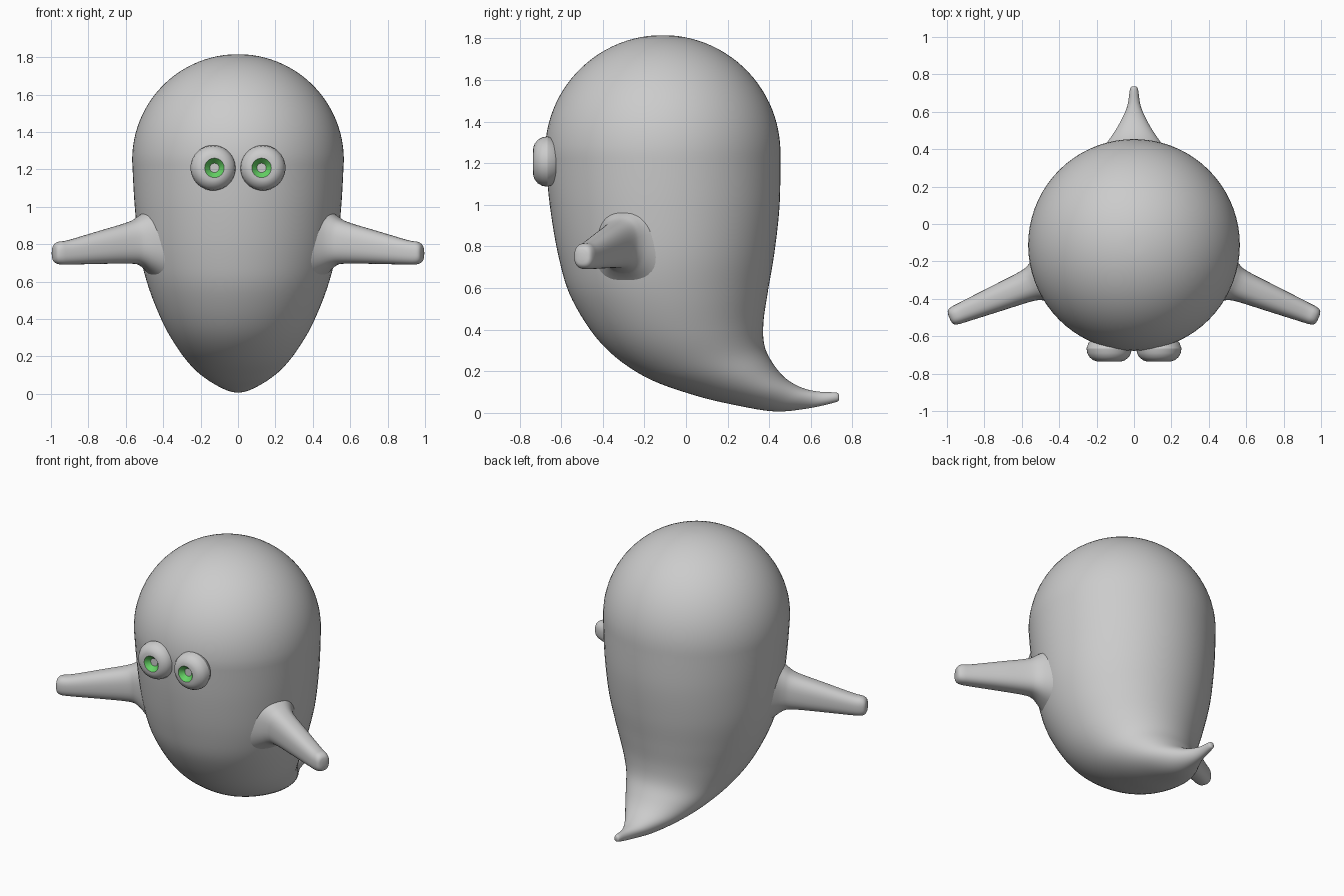
import bpy, bmesh, math
from mathutils import Vector

if "Cube" in bpy.data.objects:
    bpy.data.objects.remove(bpy.data.objects["Cube"])


def material(name, colour):
    m = bpy.data.materials.new(name)
    m.use_nodes = True
    m.diffuse_color = colour
    m.node_tree.nodes["Principled BSDF"].inputs["Base Color"].default_value = colour
    return m


grey = material("soft grey", (0.6, 0.6, 0.6, 1))
green = material("iris green", (0.13, 0.65, 0.13, 1))


def spline(keys, steps):
    """Catmull-Rom interpolation of rows of vectors."""
    rows = []
    for i in range(len(keys) - 1):
        a, b, c, d = (keys[max(0, min(len(keys) - 1, i + k))] for k in (-1, 0, 1, 2))
        for j in range(steps):
            t = j / steps
            rows.append([q + (r - p) * t / 2 + (p * 2 - q * 5 + r * 4 - s) * t * t / 2
                         + (q * 3 - p - r * 3 + s) * t ** 3 / 2
                         for p, q, r, s in zip(a, b, c, d)])
    return rows + [keys[-1]]


def loft(name, rings, sides, power=1.0):
    """Skin closed rings given as (centre, half axis u, half axis v)."""
    bm = bmesh.new()
    loops = []
    for c, u, v in rings:
        loop = []
        for i in range(sides):
            a = math.tau * i / sides
            x, y = (math.copysign(abs(f) ** power, f) for f in (math.cos(a), math.sin(a)))
            loop.append(bm.verts.new(c + u * x + v * y))
        loops.append(loop)
    for p, q in zip(loops, loops[1:]):
        for i in range(sides):
            k = (i + 1) % sides
            bm.faces.new((p[i], p[k], q[k], q[i]))
    bm.faces.new(loops[0])
    bm.faces.new(loops[-1])
    return finish(name, bm)


def finish(name, bm, angle=60):
    bmesh.ops.recalc_face_normals(bm, faces=bm.faces)
    mesh = bpy.data.meshes.new(name)
    bm.to_mesh(mesh)
    bm.free()
    ob = bpy.data.objects.new(name, mesh)
    bpy.context.collection.objects.link(ob)
    mesh.materials.append(grey)
    bpy.ops.object.select_all(action='DESELECT')
    ob.select_set(True)
    bpy.context.view_layer.objects.active = ob
    bpy.ops.object.shade_smooth_by_angle(angle=math.radians(angle))
    return ob


# Body: round dome, then rings that tilt backwards into the tail
HEAD_R, HEAD_Y, HEAD_Z = 0.566, -0.112, 1.25
dome = []
for i in range(1, 25):
    a = math.pi / 2 * i / 25
    r = HEAD_R * math.sin(a)
    dome.append([Vector((0, HEAD_Y, HEAD_Z + HEAD_R * math.cos(a))),
                 Vector((r, 0, 0)), Vector((0, r, 0))])
# front/bottom y z, back/top y z, half width
sections = [
    (-0.678, 1.25, 0.454, 1.25, 0.566), (-0.655, 1.00, 0.45, 1.00, 0.552),
    (-0.61, 0.74, 0.425, 0.77, 0.525), (-0.545, 0.54, 0.393, 0.58, 0.475),
    (-0.40, 0.325, 0.372, 0.43, 0.40), (-0.20, 0.175, 0.378, 0.32, 0.322),
    (0.04, 0.085, 0.42, 0.235, 0.25), (0.25, 0.035, 0.48, 0.165, 0.175),
    (0.43, 0.007, 0.56, 0.12, 0.095), (0.59, 0.022, 0.64, 0.102, 0.04),
    (0.715, 0.05, 0.72, 0.098, 0.022), (0.735, 0.06, 0.735, 0.088, 0.012)]
keys = []
for fy, fz, by, bz, w in sections:
    front, back = Vector((0, fy, fz)), Vector((0, by, bz))
    keys.append([(front + back) / 2, Vector((w, 0, 0)), (back - front) / 2])
loft("body", dome + spline(keys, 6), 72)

# Arms: flared at the shoulder, blunt at the tip
# distance out, centre height, half width, half height
arm_sections = [
    (-0.07, 0.82, 0.20, 0.21), (-0.02, 0.82, 0.145, 0.165), (0.03, 0.82, 0.105, 0.132),
    (0.09, 0.808, 0.086, 0.112), (0.25, 0.785, 0.072, 0.09), (0.44, 0.757, 0.056, 0.066),
    (0.50, 0.753, 0.05, 0.06), (0.525, 0.752, 0.038, 0.044), (0.532, 0.752, 0.015, 0.018)]
for side, label in ((1, "left"), (-1, "right")):
    out = Vector((0.925 * side, -0.379, 0))
    across = Vector((0.379 * side, 0.925, 0))
    keys = [[Vector((0.495 * side, -0.30, z)) + out * s, across * w, Vector((0, 0, h))]
            for s, z, w, h in arm_sections]
    loft(label + "_arm", spline(keys, 5), 40, 0.8)

# Eyes: flattened balls with a sunken green iris and a flat pupil
# radius, y; the iris lies between the last two rings
eye_profile = [(0.05, -0.595), (0.085, -0.61), (0.11, -0.635), (0.121, -0.665),
               (0.117, -0.69), (0.105, -0.712), (0.085, -0.728), (0.068, -0.734),
               (0.052, -0.735), (0.025, -0.705)]
SEG = 40
for side, label in ((1, "left"), (-1, "right")):
    bm = bmesh.new()
    loops = []
    for r, y in eye_profile:
        cx = side * (0.126 if r < 0.06 and y < -0.7 else 0.133)
        loops.append([bm.verts.new((cx + r * math.cos(math.tau * i / SEG), y,
                                    1.208 + r * math.sin(math.tau * i / SEG)))
                      for i in range(SEG)])
    for n, (p, q) in enumerate(zip(loops, loops[1:])):
        for i in range(SEG):
            k = (i + 1) % SEG
            f = bm.faces.new((p[i], p[k], q[k], q[i]))
            f.material_index = int(n == len(eye_profile) - 2)
    bm.faces.new(loops[0])
    bm.faces.new(loops[-1])
    eye = finish(label + "_eye", bm, 28)
    eye.data.materials.append(green)
